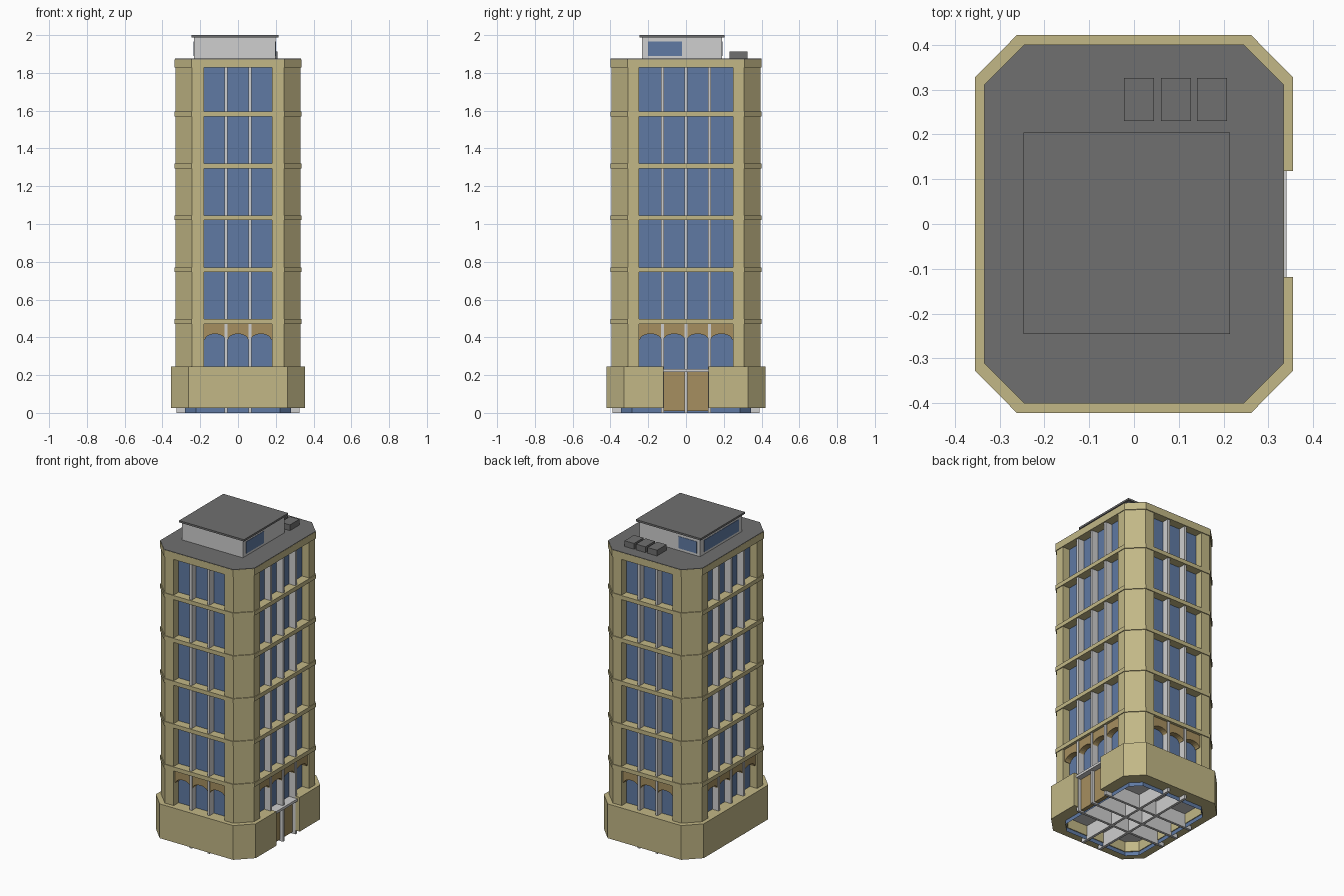
import bpy, bmesh, math
from mathutils import Matrix

if "Cube" in bpy.data.objects:
    bpy.data.objects.remove(bpy.data.objects["Cube"])


def material(name, rgb):
    m = bpy.data.materials.new(name)
    m.diffuse_color = (*rgb, 1)
    m.use_nodes = True
    m.node_tree.nodes["Principled BSDF"].inputs["Base Color"].default_value = m.diffuse_color
    return m


STONE = material("sandstone", (0.54, 0.475, 0.24))
GLASS = material("blue glass", (0.115, 0.195, 0.37))
BROWN = material("brown panel", (0.38, 0.275, 0.115))
LIGHT = material("light grey", (0.62, 0.62, 0.62))
DARK = material("dark grey", (0.16, 0.16, 0.16))


def prism(name, pts, z0, z1, mat, caps=True, matrix=None):
    """Extrude a 2D outline from z0 to z1."""
    bm = bmesh.new()
    lo = [bm.verts.new((x, y, z0)) for x, y in pts]
    hi = [bm.verts.new((x, y, z1)) for x, y in pts]
    n = len(pts)
    for i in range(n):
        j = (i + 1) % n
        bm.faces.new((lo[i], lo[j], hi[j], hi[i]))
    if caps:
        bm.faces.new(lo[::-1])
        bm.faces.new(hi)
    if matrix:
        bm.transform(matrix)
    bmesh.ops.recalc_face_normals(bm, faces=bm.faces)
    me = bpy.data.meshes.new(name)
    bm.to_mesh(me)
    bm.free()
    me.materials.append(mat)
    ob = bpy.data.objects.new(name, me)
    bpy.context.collection.objects.link(ob)
    return ob


def box(name, x0, x1, y0, y1, z0, z1, mat):
    return prism(name, [(x0, y0), (x1, y0), (x1, y1), (x0, y1)], z0, z1, mat)


def octagon(x, y, cx, cy):
    """Chamfered rectangle, counter-clockwise from the right side."""
    return [(x, -cy), (x, cy), (cx, y), (-cx, y),
            (-x, cy), (-x, -cy), (-cx, -y), (cx, -y)]


# glass core, open at the bottom
prism("glass_core", octagon(0.28, 0.345, 0.222, 0.287), 0.0, 1.85, GLASS, caps=False)
prism("ground_ceiling", octagon(0.279, 0.344, 0.221, 0.286), 0.09, 0.10, LIGHT)

# corner piers
pier = [(0.18, -0.395), (0.243, -0.395), (0.33, -0.308),
        (0.33, -0.25), (0.265, -0.25), (0.18, -0.335)]
for sx in (1, -1):
    for sy in (1, -1):
        prism("corner_pier", [(sx * x, sy * y) for x, y in pier], 0.1, 1.85, STONE)

# floor bands and parapet
band = octagon(0.335, 0.40, 0.246, 0.311)
for i in range(5):
    z = 0.483 + 0.275 * i
    prism("floor_band", band, z - 0.013, z + 0.013, STONE)
prism("top_band", band, 1.828, 1.872, STONE)
prism("roof", octagon(0.334, 0.399, 0.2455, 0.3105), 1.871, 1.875, DARK)

# window fins, crossing the whole building
for x in (-0.063, 0.063):
    box("fin_front_back", x - 0.008, x + 0.008, -0.39, 0.39, 0.0, 1.85, LIGHT)
for y in (-0.125, 0, 0.125):
    box("fin_side", -0.325, 0.325, y - 0.008, y + 0.008, 0.0, 1.85, LIGHT)

# base wall with a gap for the entrance
outer = octagon(0.355, 0.422, 0.261, 0.327)
inner = octagon(0.275, 0.34, 0.217, 0.282)
gap = 0.118
ring = [(0.355, gap)] + outer[1:] + outer[:1] + [(0.355, -gap)]
ring += [(0.275, -gap)] + (inner[1:] + inner[:1])[::-1] + [(0.275, gap)]
prism("base_wall", ring, 0.025, 0.245, STONE)

# entrance
for s in (1, -1):
    a, b = sorted((s * 0.008, s * 0.118))
    box("door_panel", 0.275, 0.305, a, b, 0.01, 0.216, BROWN)
box("door_canopy", 0.27, 0.34, -0.118, 0.118, 0.216, 0.232, LIGHT)


# arched heads above the first windows
def arch(centre, half, face, angle):
    pts = [(centre + half, 0.475), (centre - half, 0.475), (centre - half, 0.39)]
    r = half * 0.9
    for i in range(11):
        t = math.pi * (1 - i / 10)
        pts.append((centre + r * math.cos(t), 0.388 + 0.03 * math.sin(t)))
    pts.append((centre + half, 0.39))
    # outline x stays, outline y becomes z, depth runs along -y, then turn
    m = Matrix.Rotation(angle, 4, 'Z') @ Matrix.Rotation(math.pi / 2, 4, 'X')
    prism("window_arch", pts, face - 0.04, face, BROWN, matrix=m)


for k in range(4):
    if k % 2 == 0:
        for c in (-0.122, 0, 0.122):
            arch(c, 0.058, 0.383, k * math.pi / 2)
    else:
        for c in (-0.1875, -0.0625, 0.0625, 0.1875):
            arch(c, 0.0615, 0.318, k * math.pi / 2)

# penthouse with windows
box("penthouse", -0.233, 0.198, -0.233, 0.19, 1.87, 1.99, LIGHT)
box("penthouse_roof", -0.247, 0.214, -0.245, 0.204, 1.988, 2.0, DARK)
box("penthouse_window_right", 0.196, 0.200, -0.2, -0.02, 1.89, 1.966, GLASS)
box("penthouse_window_left", -0.235, -0.231, -0.2, 0.15, 1.89, 1.966, GLASS)
box("penthouse_window_back", -0.21, -0.08, 0.188, 0.192, 1.89, 1.966, GLASS)

# rooftop air units
for x in (-0.022, 0.060, 0.141):
    box("air_unit", x, x + 0.067, 0.23, 0.326, 1.87, 1.912, DARK)
